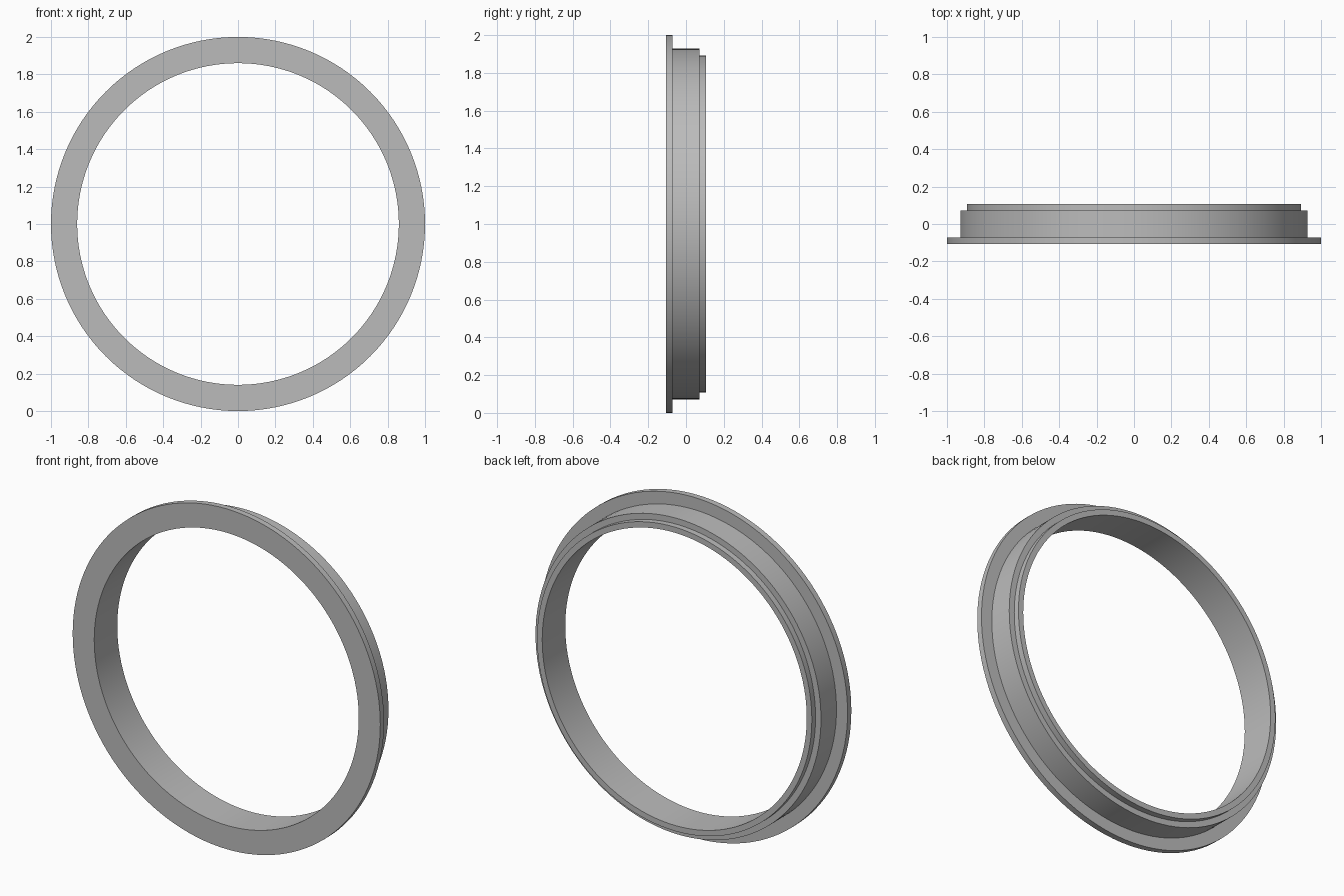
import bpy
import bmesh
import math
from mathutils import Matrix, Vector

cube = bpy.data.objects.get("Cube")
if cube:
    bpy.data.objects.remove(cube, do_unlink=True)

SEGMENTS = 128
INNER, BACK_LIP, BODY, FLANGE = 0.86, 0.893, 0.928, 1.0
HALF_DEPTH, STEP = 0.107, 0.072

# Plain grey
grey = bpy.data.materials.new("plain_grey")
grey.use_nodes = True
colour = (0.5, 0.5, 0.5, 1)
grey.diffuse_color = colour
grey.node_tree.nodes["Principled BSDF"].inputs["Base Color"].default_value = colour

# Stepped cross-section as (radius, depth), front flange to back lip
profile = [
    (INNER, -HALF_DEPTH), (FLANGE, -HALF_DEPTH),
    (FLANGE, -STEP), (BODY, -STEP),
    (BODY, STEP), (BACK_LIP, STEP),
    (BACK_LIP, HALF_DEPTH), (INNER, HALF_DEPTH),
]

# Revolve the section about the front-to-back axis
bm = bmesh.new()
verts = [bm.verts.new((r, y, 0)) for r, y in profile]
edges = [bm.edges.new((v, verts[i - 1])) for i, v in enumerate(verts)]
bmesh.ops.spin(bm, geom=verts + edges, cent=(0, 0, 0), axis=(0, 1, 0),
               angle=math.tau, steps=SEGMENTS, use_merge=True)
bmesh.ops.remove_doubles(bm, verts=bm.verts, dist=0.0001)
bmesh.ops.recalc_face_normals(bm, faces=bm.faces)
bmesh.ops.transform(bm, matrix=Matrix.Translation(Vector((0, 0, FLANGE))), verts=bm.verts)

mesh = bpy.data.meshes.new("stepped_ring")
bm.to_mesh(mesh)
bm.free()
mesh.materials.append(grey)
ring = bpy.data.objects.new("stepped_ring", mesh)
bpy.context.collection.objects.link(ring)

# Round walls smooth, step edges sharp
bpy.ops.object.select_all(action="DESELECT")
ring.select_set(True)
bpy.context.view_layer.objects.active = ring
bpy.ops.object.shade_smooth_by_angle(angle=math.radians(30))
